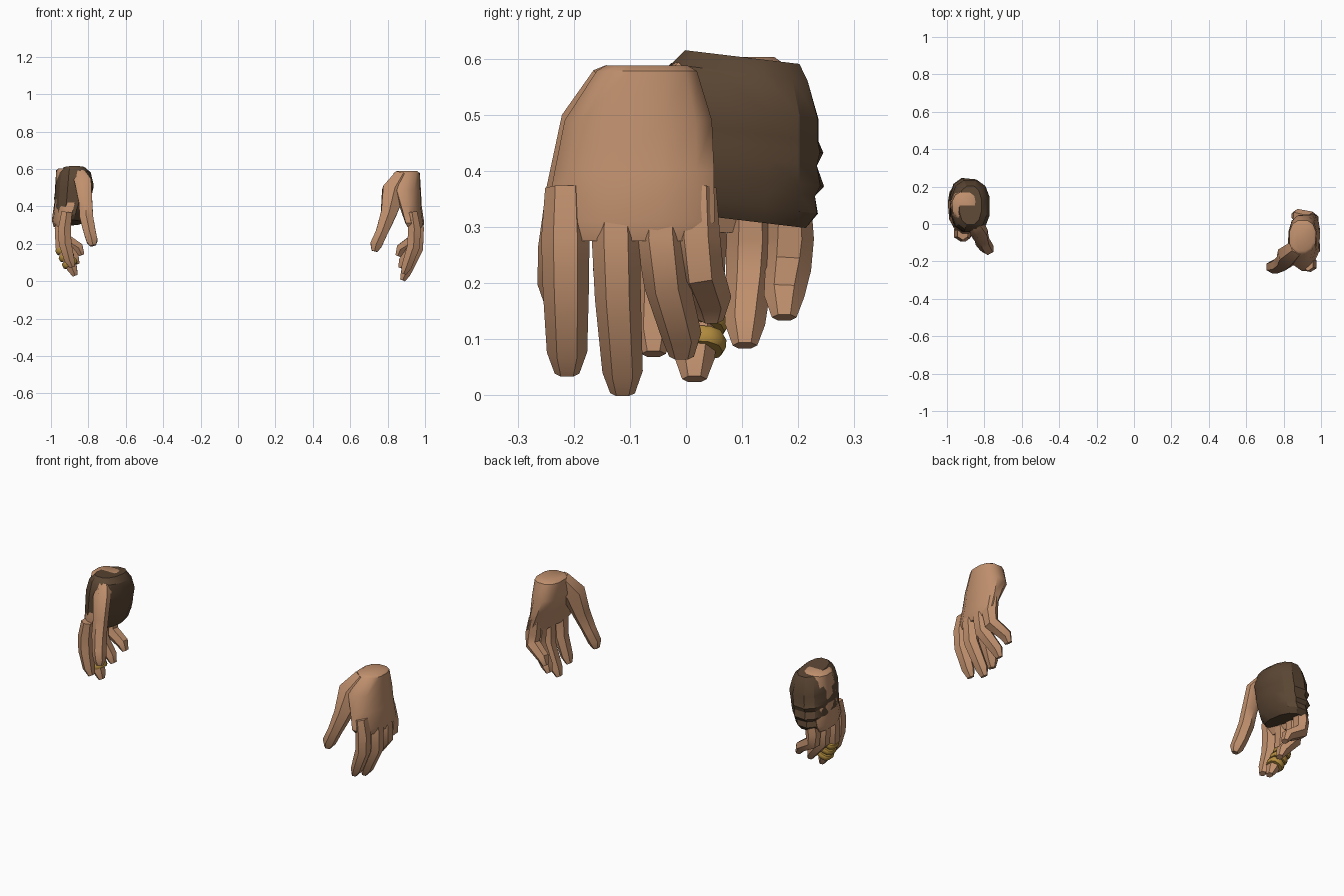
import bpy, bmesh, math
from mathutils import Vector

cube = bpy.data.objects.get("Cube")
if cube:
    bpy.data.objects.remove(cube)


def material(name, rgb):
    m = bpy.data.materials.new(name)
    m.use_nodes = True
    m.diffuse_color = (*rgb, 1)
    bsdf = m.node_tree.nodes["Principled BSDF"]
    bsdf.inputs["Base Color"].default_value = (*rgb, 1)
    bsdf.inputs["Roughness"].default_value = 0.8
    return m


SKIN = material("skin", (0.53, 0.28, 0.155))
CLOTH = material("dark brown cloth", (0.105, 0.062, 0.034))
GOLD = material("gold", (0.46, 0.27, 0.05))


def loft(name, rings, mat, sides=6, flat=False, side=1, warp=None, smooth=40):
    """Closed tube through rings of (x, y, z, half thickness, half width)."""
    bm = bmesh.new()
    centres = [Vector(r[:3]) for r in rings]
    loops = []
    for i, (c, r) in enumerate(zip(centres, rings)):
        t = centres[min(i + 1, len(rings) - 1)] - centres[max(i - 1, 0)]
        t = Vector((0, 0, -1)) if flat else t.normalized()
        u = Vector((0, 1, 0)).cross(t).normalized()
        v = t.cross(u)
        loop = []
        for k in range(sides):
            a = math.tau * (k + 0.5) / sides
            ca, sa = math.cos(a), math.sin(a)
            if sides == 6:
                ca /= 0.87
            else:
                ca, sa = (math.copysign(abs(q) ** 0.8, q) for q in (ca, sa))
            p = c + u * ca * r[3] + v * sa * r[4]
            if warp:
                p = warp(p, c, r)
            loop.append(bm.verts.new((p.x * side, p.y, p.z)))
        loops.append(loop)
    for a, b in zip(loops, loops[1:]):
        for k in range(sides):
            j = (k + 1) % sides
            bm.faces.new((a[k], a[j], b[j], b[k]))
    bm.faces.new(loops[0])
    bm.faces.new(loops[-1])
    bmesh.ops.recalc_face_normals(bm, faces=bm.faces)
    mesh = bpy.data.meshes.new(name)
    bm.to_mesh(mesh)
    bm.free()
    mesh.materials.append(mat)
    ob = bpy.data.objects.new(name, mesh)
    bpy.context.collection.objects.link(ob)
    bpy.ops.object.select_all(action='DESELECT')
    ob.select_set(True)
    bpy.context.view_layer.objects.active = ob
    bpy.ops.object.shade_smooth_by_angle(angle=math.radians(smooth))
    return ob


def finger_path(bx, by, tx, ty, tz):
    """Knuckle, middle joint and curled tip."""
    joint = tz + 0.62 * (0.28 - tz)
    return [
        (bx - 0.015, by, 0.37, 0.028, 0.036),
        (bx - 0.002, by, 0.28, 0.034, 0.043),
        (bx - 0.006, by * 0.7 + ty * 0.3, joint, 0.034, 0.041),
        (tx + 0.016, ty, tz + 0.042, 0.027, 0.036),
        (tx, ty, tz + 0.004, 0.014, 0.022),
    ]


def hand(prefix, side, shift, fingers, thumb):
    # Palm, bending inward towards the thumb side
    def bend(p, c, r):
        p.x -= 1.5 * max(0, -0.08 - p.y) ** 2
        p.y = p.y * shift[0] + shift[1]
        p.z += shift[2]
        return p

    palm = [
        (0.905, -0.07, 0.588, 0.055, 0.075),
        (0.902, -0.07, 0.578, 0.072, 0.092),
        (0.902, -0.085, 0.49, 0.078, 0.135),
        (0.928, -0.092, 0.4, 0.056, 0.146),
        (0.955, -0.1, 0.31, 0.042, 0.155),
        (0.958, -0.1, 0.275, 0.028, 0.13),
    ]
    loft(prefix + "_palm", palm, SKIN, 12, True, side, bend)
    paths = {}
    for label, f in zip(("index", "middle", "ring", "little"), fingers):
        paths[label] = finger_path(*f)
        loft(f"{prefix}_{label}_finger", paths[label], SKIN, side=side)
    loft(prefix + "_thumb", thumb, SKIN, side=side, smooth=50)
    return paths


# Bare left hand
hand("left", 1, (1, 0, 0),
     [(0.945, -0.215, 0.885, -0.212, 0.035),
      (0.962, -0.125, 0.88, -0.113, 0.0),
      (0.962, -0.045, 0.87, -0.008, 0.065),
      (0.955, 0.018, 0.855, 0.045, 0.13)],
     [(0.875, -0.12, 0.56, 0.04, 0.05),
      (0.832, -0.165, 0.48, 0.062, 0.06),
      (0.805, -0.2, 0.36, 0.042, 0.05),
      (0.768, -0.222, 0.26, 0.032, 0.042),
      (0.738, -0.23, 0.195, 0.032, 0.035),
      (0.73, -0.232, 0.16, 0.016, 0.02)])

# Wrapped right hand
paths = hand("right", -1, (0.85, 0.155, 0.015),
             [(0.93, -0.05, 0.885, -0.058, 0.07),
              (0.948, 0.03, 0.87, 0.015, 0.025),
              (0.948, 0.115, 0.86, 0.105, 0.085),
              (0.935, 0.185, 0.835, 0.175, 0.135)],
             [(0.845, 0.0, 0.565, 0.035, 0.04),
              (0.828, -0.045, 0.53, 0.045, 0.035),
              (0.815, -0.075, 0.42, 0.036, 0.036),
              (0.81, -0.095, 0.34, 0.036, 0.036),
              (0.792, -0.12, 0.26, 0.032, 0.04),
              (0.78, -0.135, 0.215, 0.03, 0.032),
              (0.775, -0.14, 0.19, 0.016, 0.018)])


# Cloth wrap, folded on the back of the hand and tilted down at the rear
def fold(p, c, r):
    d = p - c
    rear = max(0, d.x / r[3] + d.y / r[4]) / 1.4
    p += d * r[5] * rear
    p.z -= 0.12 * (p.y - 0.1)
    return p


wrap = [
    (0.875, 0.1, 0.603, 0.06, 0.105, 0),
    (0.873, 0.095, 0.575, 0.088, 0.125, 0),
    (0.873, 0.095, 0.51, 0.104, 0.142, 0.02),
    (0.878, 0.095, 0.47, 0.1, 0.142, 0.02),
    (0.88, 0.095, 0.45, 0.099, 0.142, 0.09),
    (0.882, 0.095, 0.425, 0.098, 0.142, 0.0),
    (0.887, 0.095, 0.39, 0.094, 0.142, 0.1),
    (0.892, 0.095, 0.37, 0.09, 0.14, -0.02),
    (0.898, 0.095, 0.34, 0.085, 0.14, 0.03),
    (0.905, 0.095, 0.312, 0.07, 0.122, 0.0),
]
loft("hand_wrap", wrap, CLOTH, 12, True, -1, fold, 30)

# Gold bands on the middle finger
joint, tip = (Vector(p[:3]) for p in paths["middle"][2:4])
for i, start in enumerate((0.0, 0.32, 0.64)):
    band = []
    for step, grow in ((0, 0.038), (0.06, 0.043), (0.18, 0.043), (0.24, 0.038)):
        c = joint.lerp(tip, start + step)
        band.append((c.x, c.y + 0.008, c.z, grow, grow + 0.003))
    loft(f"finger_band_{i + 1}", band, GOLD, 10, side=-1)
